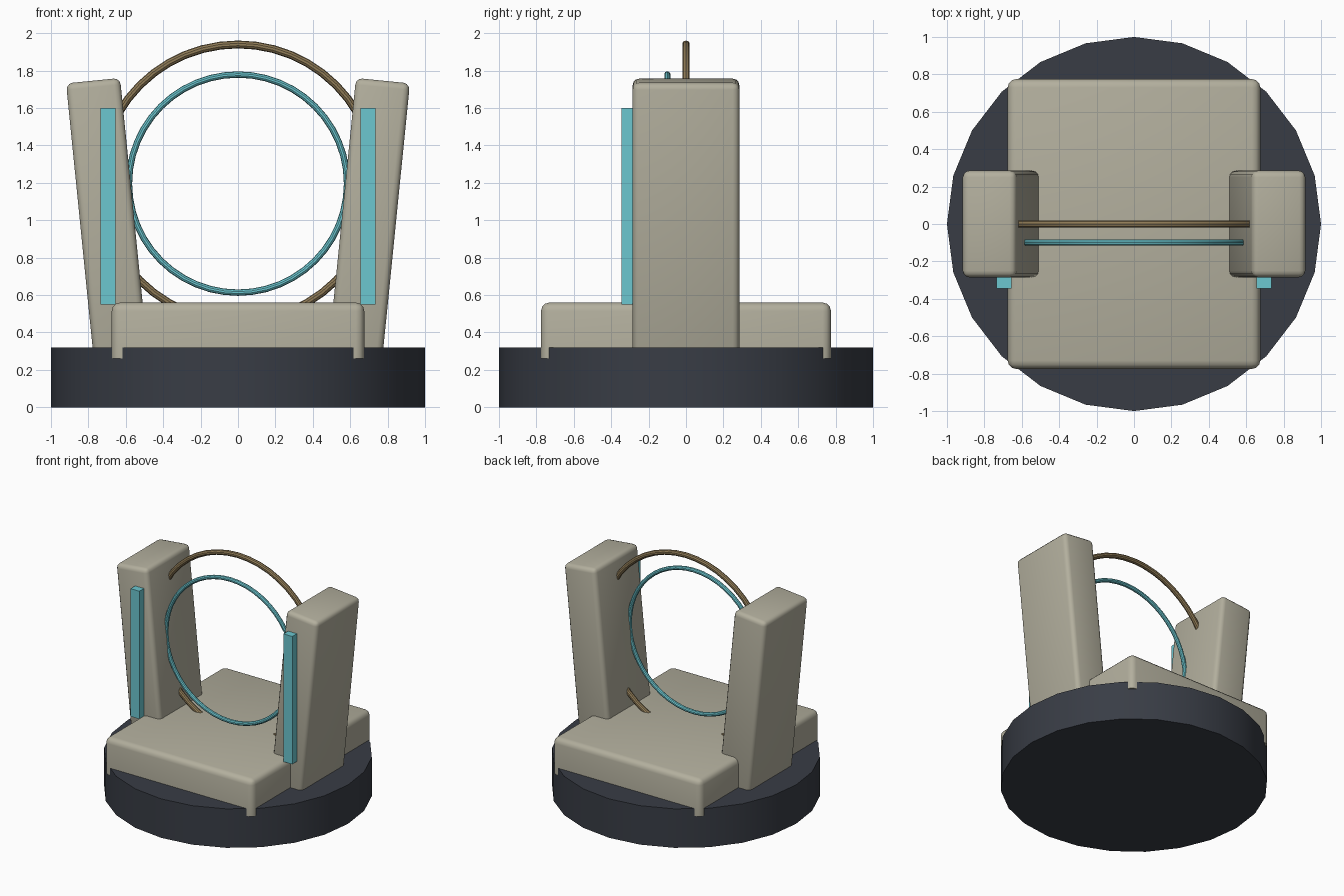
import bpy, bmesh, math
from mathutils import Matrix

cube = bpy.data.objects.get("Cube")
if cube:
    bpy.data.objects.remove(cube, do_unlink=True)


def material(name, rgb):
    m = bpy.data.materials.new(name)
    m.use_nodes = True
    m.diffuse_color = (*rgb, 1)
    m.node_tree.nodes["Principled BSDF"].inputs["Base Color"].default_value = (*rgb, 1)
    return m


STONE = material("warm_stone", (0.45, 0.43, 0.34))
SLATE = material("dark_slate", (0.04, 0.046, 0.06))
GLOW = material("pale_cyan", (0.15, 0.57, 0.63))
BRASS = material("aged_brass", (0.28, 0.2, 0.095))


def finish(obj, name, mat):
    obj.name = obj.data.name = name
    obj.data.materials.append(mat)
    bpy.ops.object.select_all(action='DESELECT')
    obj.select_set(True)
    bpy.context.view_layer.objects.active = obj
    bpy.ops.object.shade_smooth_by_angle(angle=math.radians(35))
    return obj


def box(name, size, center, mat, tilt=0.0, bevel=0.0, flat_bottom=False):
    """Box with rounded edges, tilted about y; flat_bottom leaves the lower rim sharp."""
    bm = bmesh.new()
    bmesh.ops.create_cube(bm, size=1, matrix=Matrix.Diagonal((*size, 1)))
    if bevel:
        edges = [e for e in bm.edges
                 if not (flat_bottom and all(v.co.z < 0 for v in e.verts))]
        bmesh.ops.bevel(bm, geom=edges, offset=bevel, segments=3,
                        profile=0.5, affect='EDGES')
    mesh = bpy.data.meshes.new(name)
    bm.to_mesh(mesh)
    bm.free()
    obj = bpy.data.objects.new(name, mesh)
    bpy.context.collection.objects.link(obj)
    obj.location = center
    obj.rotation_euler.y = tilt
    return finish(obj, name, mat)


def ring(name, radius, tube, center, mat):
    bpy.ops.mesh.primitive_torus_add(
        major_radius=radius, minor_radius=tube, major_segments=48,
        minor_segments=10, location=center, rotation=(math.pi / 2, 0, 0))
    return finish(bpy.context.object, name, mat)


# Round base
bpy.ops.mesh.primitive_cylinder_add(vertices=24, radius=1, depth=0.32,
                                    location=(0, 0, 0.16))
finish(bpy.context.object, "round_base", SLATE)

# Platform slab, its corners overhanging the base
box("platform", (1.35, 1.55, 0.3), (0, 0, 0.41), STONE, bevel=0.045, flat_bottom=True)

# Outward-leaning pillars and upright light strips
for side, s in (("left", 1), ("right", -1)):
    box(side + "_pillar", (0.29, 0.57, 1.5), (s * 0.7, 0, 1.0), STONE,
        tilt=s * 0.1, bevel=0.035)
    box(side + "_light_strip", (0.08, 0.08, 1.05), (s * 0.695, -0.305, 1.075), GLOW)

# Two upright rings
ring("outer_ring", 0.74, 0.021, (0, 0, 1.2), BRASS)
ring("inner_ring", 0.583, 0.017, (0, -0.1, 1.196), GLOW)
